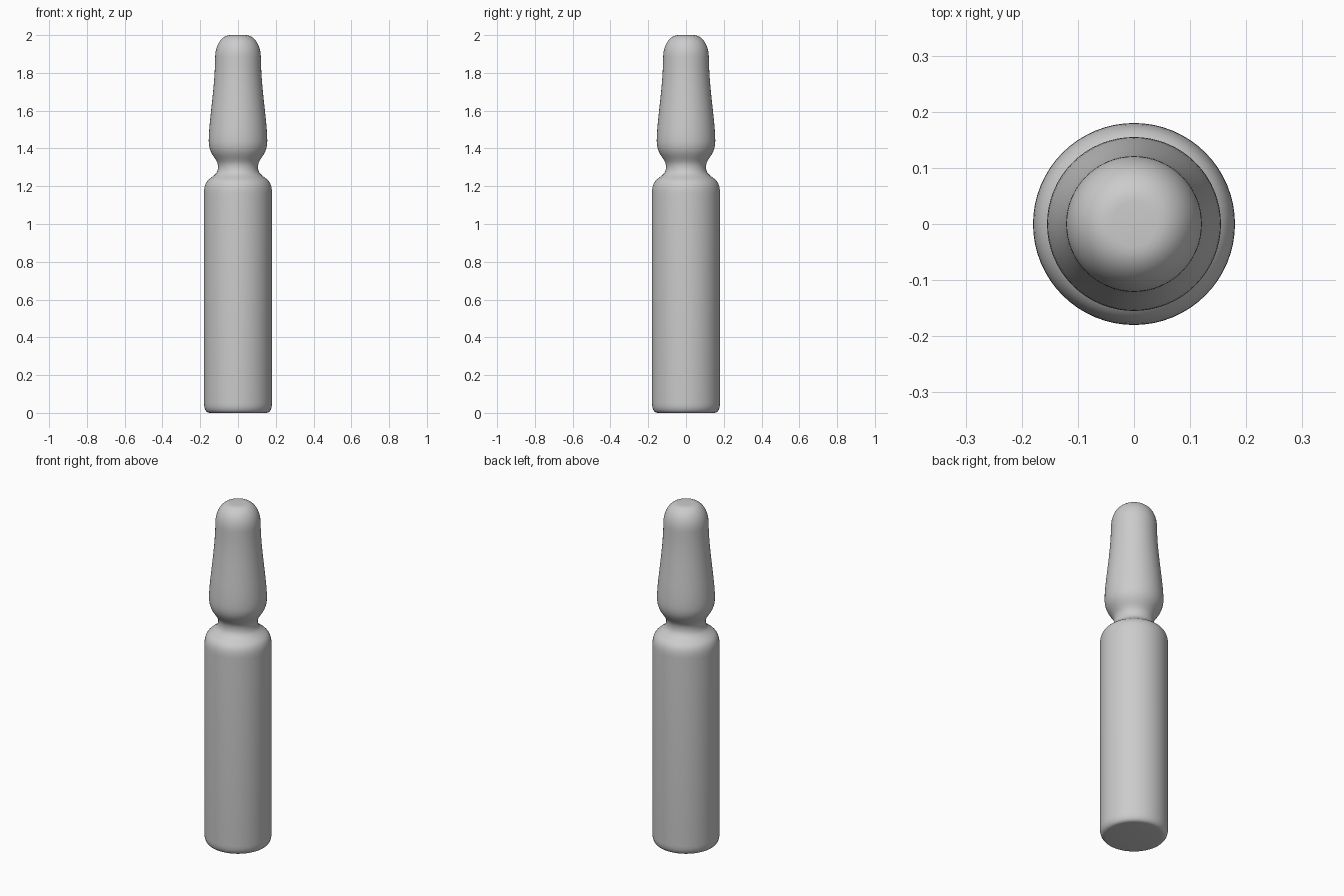
import bpy
import bmesh
import math
from mathutils import Vector
from mathutils.geometry import interpolate_bezier

cube = bpy.data.objects.get("Cube")
if cube:
    bpy.data.objects.remove(cube)

SIDES = 64

# Glass material
glass = bpy.data.materials.new("grey_glass")
glass.use_nodes = True
grey = (0.6, 0.6, 0.6, 1)
glass.diffuse_color = grey
glass.node_tree.nodes["Principled BSDF"].inputs["Base Color"].default_value = grey


def point(radius, height):
    return Vector((radius, 0, height))


# Outline as curve spans: (start, first handle, second handle, end, steps)
spans = [
    # rounded foot
    ((0.15, 0), (0.17, 0), (0.18, 0.02), (0.18, 0.055), 8),
    # shoulder, curving in to the neck
    ((0.18, 1.16), (0.18, 1.24), (0.145, 1.235), (0.117, 1.267), 12),
    ((0.117, 1.267), (0.103, 1.283), (0.103, 1.313), (0.112, 1.33), 8),
    # bulb above the neck
    ((0.112, 1.33), (0.127, 1.36), (0.155, 1.38), (0.155, 1.44), 10),
    # tapering stem
    ((0.155, 1.44), (0.155, 1.54), (0.122, 1.72), (0.121, 1.88), 14),
    # domed tip
    ((0.121, 1.88), (0.121, 1.95), (0.085, 2), (0.04, 2), 12),
]

outline = [point(0, 0)]
for start, handle_a, handle_b, end, steps in spans:
    for p in interpolate_bezier(point(*start), point(*handle_a),
                                point(*handle_b), point(*end), steps):
        if (p - outline[-1]).length > 0.0001:
            outline.append(p)
outline.append(point(0, 2))

# Spin the outline into a closed ampoule
bm = bmesh.new()
verts = [bm.verts.new(p) for p in outline]
edges = [bm.edges.new(pair) for pair in zip(verts, verts[1:])]
bmesh.ops.spin(bm, geom=verts + edges, cent=(0, 0, 0), axis=(0, 0, 1),
               angle=math.tau, steps=SIDES, use_merge=False)
bmesh.ops.remove_doubles(bm, verts=bm.verts, dist=0.0001)
bmesh.ops.recalc_face_normals(bm, faces=bm.faces)

mesh = bpy.data.meshes.new("ampoule")
bm.to_mesh(mesh)
bm.free()
mesh.materials.append(glass)
ampoule = bpy.data.objects.new("ampoule", mesh)
bpy.context.collection.objects.link(ampoule)

# Smooth shading
bpy.context.view_layer.objects.active = ampoule
ampoule.select_set(True)
bpy.ops.object.shade_smooth_by_angle(angle=math.radians(40))
